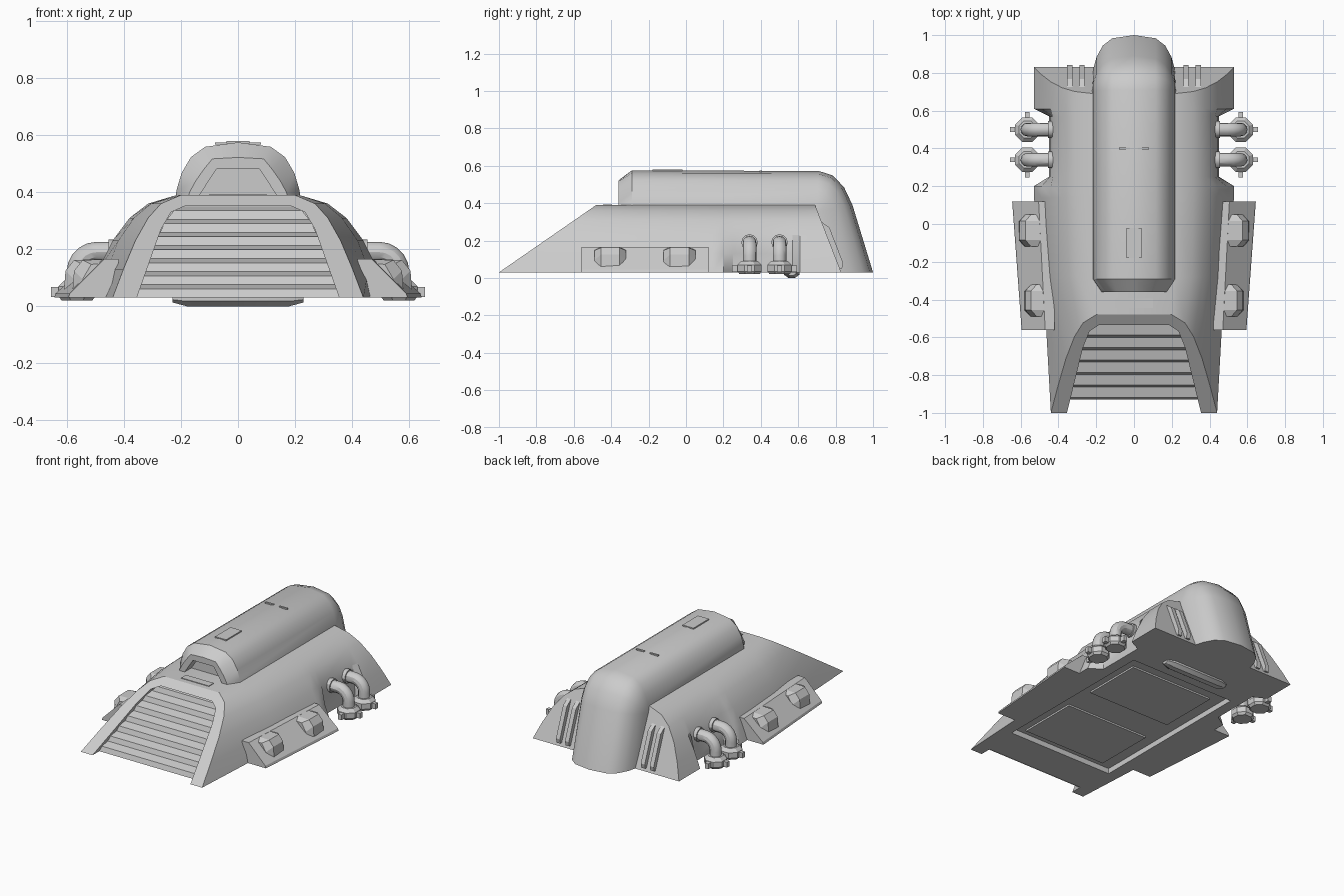
import bpy, bmesh, math
from mathutils import Vector

cube = bpy.data.objects.get("Cube")
if cube:
    bpy.data.objects.remove(cube, do_unlink=True)

grey = bpy.data.materials.new("light_grey")
grey.use_nodes = True
grey.diffuse_color = (0.6, 0.6, 0.6, 1)
grey.node_tree.nodes["Principled BSDF"].inputs["Base Color"].default_value = (0.6, 0.6, 0.6, 1)


def finish(name, bm):
    bmesh.ops.recalc_face_normals(bm, faces=bm.faces)
    mesh = bpy.data.meshes.new(name)
    bm.to_mesh(mesh)
    bm.free()
    mesh.materials.append(grey)
    obj = bpy.data.objects.new(name, mesh)
    bpy.context.collection.objects.link(obj)
    return obj


def activate(obj):
    bpy.ops.object.select_all(action='DESELECT')
    obj.select_set(True)
    bpy.context.view_layer.objects.active = obj


def smooth(obj, angle=30):
    activate(obj)
    bpy.ops.object.shade_smooth_by_angle(angle=math.radians(angle))


def loft(name, rings, closed=True):
    """Skin a row of equal point loops; closed loops get end caps."""
    bm = bmesh.new()
    rows = [[bm.verts.new(p) for p in ring] for ring in rings]
    n = len(rows[0])
    for a, b in zip(rows, rows[1:]):
        for i in range(n if closed else n - 1):
            j = (i + 1) % n
            bm.faces.new((a[i], a[j], b[j], b[i]))
    if closed:
        bm.faces.new(rows[0])
        bm.faces.new(rows[-1])
    return finish(name, bm)


def box(name, centre, size, tilt=0):
    x, y, z = (s / 2 for s in size)
    ring = [(-x, -z), (x, -z), (x, z), (-x, z)]
    obj = loft(name, [[(px, s, pz) for px, pz in ring] for s in (-y, y)])
    obj.location = centre
    obj.rotation_euler.x = tilt
    return obj


def cut(obj, cutter):
    mod = obj.modifiers.new("cut", 'BOOLEAN')
    mod.operation, mod.solver, mod.object = 'DIFFERENCE', 'EXACT', cutter
    activate(obj)
    bpy.ops.object.modifier_apply(modifier=mod.name)
    bpy.data.objects.remove(cutter, do_unlink=True)


def mirrored(half):
    """Mirror a half profile (outer foot to crown) into a full arch."""
    return half + [(-x, z) for x, z in reversed(half) if x > 0]


def front_y(z):
    return -1 + (z - 0.03) * 0.52 / 0.36


def back_y(z):
    return 0.83 - (z - 0.03) * 0.14 / 0.36


# Main hull: arched sections, with side bays for the pipes
heights = [0.03, 0.13, 0.23, 0.31, 0.36, 0.39]
nose = [0.44, 0.402, 0.36, 0.315, 0.27, 0.2]
middle = [0.48, 0.458, 0.42, 0.365, 0.305, 0.215]
wide = [0.53, 0.49, 0.44, 0.38, 0.315, 0.215]
bay = [0.45, 0.445, 0.43, 0.38, 0.315, 0.215]
stations = [(nose, front_y), (middle, lambda z: -0.28), (wide, lambda z: 0.14),
            (wide, lambda z: 0.2), (bay, lambda z: 0.25), (bay, lambda z: 0.57),
            (wide, lambda z: 0.61), (wide, back_y)]
hull = loft("hull", [[(x, f(z), z) for x, z in mirrored(list(zip(widths, heights)))]
                     for widths, f in stations])

# Recess for the front grille and the shallow belly
opening = mirrored([(0.385, -0.05), (0.355, 0.03), (0.27, 0.27), (0.235, 0.33), (0.185, 0.352)])
cut(hull, loft("grille_cutter", [[(x, front_y(z) + d, z) for x, z in opening] for d in (-0.3, 0.075)]))
cut(hull, box("belly_cutter", (0, -0.12, 0.03), (0.76, 1.14, 0.07)))
smooth(hull)

# Stepped grille slats
def slat_width(z):
    pts = [(0.03, 0.355), (0.27, 0.27), (0.33, 0.235), (0.36, 0.175)]
    for (z0, w0), (z1, w1) in zip(pts, pts[1:]):
        if z <= z1:
            return w0 + (w1 - w0) * (z - z0) / (z1 - z0)
    return pts[-1][1]


steps = []
pitch = 0.32 / 7
for i in range(7):
    z = 0.03 + i * pitch
    steps += [(front_y(z) + 0.07, z), (front_y(z) + 0.082, z + pitch * 0.68)]
steps.append((front_y(0.35) + 0.07, 0.35))
loft("grille_slats", [[(s * slat_width(z), y, z) for s in (-1, 1)] for y, z in steps], closed=False)

# Belly panels and cross bar
for y in (-0.45, 0.15):
    box("belly_panel", (0, y, 0.06), (0.6, 0.4, 0.012))
bar = []
for x, r in [(-0.23, 0.55), (-0.18, 1), (0.18, 1), (0.23, 0.55)]:
    ring = [math.tau * (i + 0.5) / 8 for i in range(8)]
    bar.append([(x, 0.565 + 0.045 * r * math.cos(a), 0.03 + 0.0325 * r * math.sin(a)) for a in ring])
smooth(loft("belly_bar", bar))

# Upper cabin: an arch swept along the roof, then bent down to the rear ground
arch = mirrored([(0.222, 0), (0.216, 0.25), (0.198, 0.52), (0.165, 0.77), (0.115, 0.93), (0, 1)])
snout = mirrored([(0.18, 0.35), (0.17, 0.4), (0.148, 0.44), (0.12, 0.48), (0.09, 0.517), (0, 0.522)])
path = [((-0.29, 0.35), (-0.29, 0.575)), ((0.7, 0.35), (0.71, 0.572)),
        ((0.7, 0.35), (0.785, 0.548)), ((0.7, 0.35), (0.845, 0.485)),
        ((0.7, 0.35), (0.89, 0.39)), ((0.76, 0.03), (1.0, 0.03))]
rings = [[(x, -0.36, z) for x, z in snout]]
for base, crown in path:
    a, b = Vector(base), Vector(crown)
    rings.append([(x, *a.lerp(b, r)) for x, r in arch])
cabin = loft("cabin", rings)

# Recessed front window
window = mirrored([(0.15, 0.37), (0.135, 0.39), (0.075, 0.482)])
cut(cabin, loft("window_cutter", [[(x, y, z) for x, z in window] for y in (-0.5, -0.29)]))
smooth(cabin, 35)

# Roof hatch, seam tabs and hull vent plates
box("roof_hatch", (0, -0.1, 0.575), (0.08, 0.16, 0.008))
for x in (-0.05, 0.05):
    box("roof_seam", (x, 0.4, 0.571), (0.06, 0.012, 0.008))
box("nose_plate", (0, -0.42, 0.391), (0.2, 0.05, 0.006))


def pipe(name, side, y):
    """Elbow pipe from the hull wall down into a collar."""
    bm = bmesh.new()
    cx, bend, r = 0.565, 0.07, 0.036
    spine = [(0.42, 0.19, 0)]
    for i in range(6):
        t = math.pi / 2 * i / 5
        spine.append((cx - bend + bend * math.sin(t), 0.19 - bend + bend * math.cos(t), t))
    spine.append((cx, 0.06, math.pi / 2))
    loops = []
    for x, z, t in spine:
        ring = []
        for k in range(12):
            a = math.tau * k / 12
            u, v = r * math.cos(a), r * math.sin(a)
            ring.append((side * (x + u * math.sin(t)), y + v, z + u * math.cos(t)))
        loops.append(ring)
    bm.free()
    smooth(loft(name, loops))
    # Flange against the hull
    flange = []
    for x in (0.42, 0.455):
        flange.append([(side * x, y + 0.044 * math.cos(math.tau * k / 12),
                        0.19 + 0.044 * math.sin(math.tau * k / 12)) for k in range(12)])
    smooth(loft("pipe_flange", flange))
    # Octagonal collar with lugs
    collar = []
    for z, rad in [(0.02, 0.058), (0.035, 0.07), (0.07, 0.07), (0.09, 0.048)]:
        collar.append([(side * cx + rad * math.cos(math.tau * (k + 0.5) / 8),
                        y + rad * math.sin(math.tau * (k + 0.5) / 8), z) for k in range(8)])
    loft("pipe_collar", collar)
    out = 1 if y > 0.42 else -1
    box("collar_lug", (side * (cx + 0.073), y, 0.05), (0.036, 0.026, 0.035))
    box("collar_lug", (side * cx, y + out * 0.076, 0.05), (0.026, 0.036, 0.035))


for side, label in ((1, "left"), (-1, "right")):
    for y in (0.34, 0.5):
        pipe(label + "_pipe", side, y)

    # Side pod wedge, flaring towards the rear
    pod = []
    for y, outer, ridge in [(-0.56, 0.595, 0.47), (0.12, 0.645, 0.505)]:
        pod.append([(side * x, y, z) for x, z in
                    [(0.42, 0.03), (outer, 0.03), (outer - 0.005, 0.045), (ridge, 0.165), (0.42, 0.165)]])
    loft(label + "_side_pod", pod)

    # Two faceted blocks on each pod
    for y, shift in ((-0.405, 0), (-0.035, 0.03)):
        block = []
        for dy, drop in [(-0.085, 0.03), (-0.05, 0), (0.05, 0), (0.085, 0.03)]:
            block.append([(side * (x + shift), y + dy, z) for x, z in
                          [(0.46, 0.06), (0.58 - drop, 0.06), (0.575 - drop, 0.125 - drop),
                           (0.545 - drop, 0.162 - drop / 2), (0.46, 0.165 - drop / 2)]])
        loft(label + "_pod_block", block)

    # Twin ribs on the sloping rear wall
    for x in (0.275, 0.34):
        rib = []
        for z, d in [(0.05, 0.012), (0.08, 0.03), (0.27, 0.03), (0.3, 0.0)]:
            rib.append([(side * (x + dx), back_y(z) + dy, z) for dx, dy in
                        [(-0.014, -0.02), (0.014, -0.02), (0.014, d), (-0.014, d)]])
        loft(label + "_rear_rib", rib)
